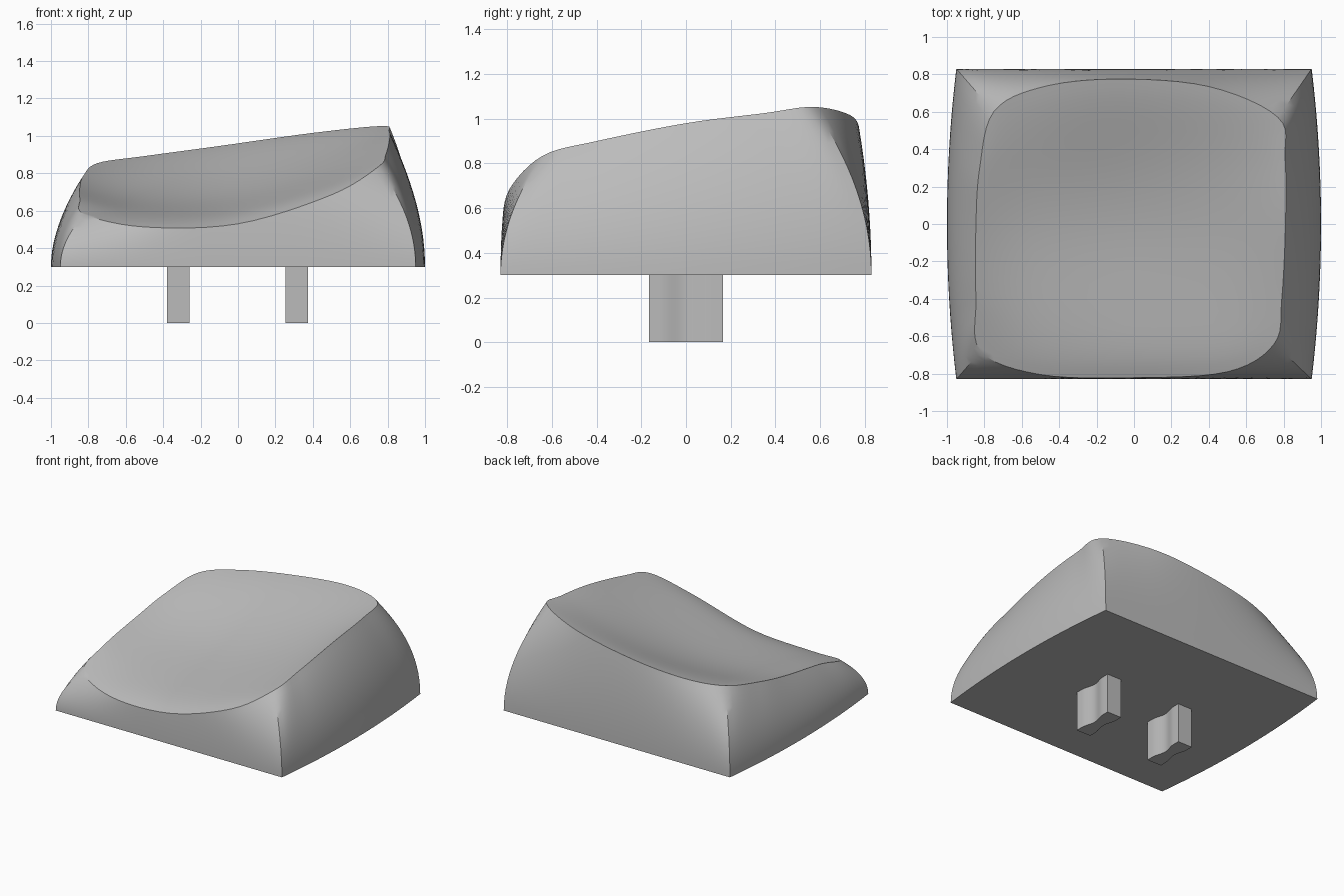
import bpy, bmesh, math
from mathutils import Vector

if "Cube" in bpy.data.objects:
    bpy.data.objects.remove(bpy.data.objects["Cube"])

grey = bpy.data.materials.new("matte grey")
grey.use_nodes = True
grey.diffuse_color = (0.5, 0.5, 0.5, 1)
grey.node_tree.nodes["Principled BSDF"].inputs["Base Color"].default_value = (0.5, 0.5, 0.5, 1)

BASE_Z, HALF_X, HALF_Y = 0.3, 0.95, 0.83
STEPS = 6            # curve steps between rim points
N = 4 * STEPS        # segments along each of the four sides
RINGS = 14           # rings up the wall


def finish(name, bm, angle):
    bmesh.ops.remove_doubles(bm, verts=bm.verts, dist=0.0005)
    bmesh.ops.recalc_face_normals(bm, faces=bm.faces)
    mesh = bpy.data.meshes.new(name)
    bm.to_mesh(mesh)
    bm.free()
    mesh.materials.append(grey)
    obj = bpy.data.objects.new(name, mesh)
    bpy.context.collection.objects.link(obj)
    bpy.ops.object.select_all(action='DESELECT')
    obj.select_set(True)
    bpy.context.view_layer.objects.active = obj
    bpy.ops.object.shade_smooth_by_angle(angle=math.radians(angle))
    return obj


# Rim of the dished top: each side starts at its corner
rim_points = [Vector(p) for p in (
    (-.82, -.68, .58), (-.5, -.805, .513), (0, -.822, .53), (.5, -.79, .685),
    (.75, -.64, .835), (.79, -.4, .90), (.81, 0, .98), (.808, .35, 1.025),
    (.77, .57, 1.053), (.4, .735, 1.016), (-.1, .775, .946), (-.5, .73, .892),
    (-.75, .6, .855), (-.825, .3, .79), (-.845, 0, .73), (-.845, -.4, .662))]


def spline(i, t):
    a, b, c, d = (rim_points[(i + k) % len(rim_points)] for k in (-1, 0, 1, 2))
    return 0.5 * (2 * b + (c - a) * t + (2 * a - 5 * b + 4 * c - d) * t ** 2
                  + (3 * b - a - 3 * c + d) * t ** 3)


rim = [spline(i, s / STEPS) for i in range(len(rim_points)) for s in range(STEPS)]


# Base outline: straight front and back, gently bowed sides
def base_point(k):
    side = k // N
    start, end = rim[side * N], rim[(side + 1) * N % len(rim)]
    axis = side % 2
    f = 2 * (rim[k][axis] - start[axis]) / (end[axis] - start[axis]) - 1
    bow = HALF_X + 0.05 * (1 - f * f)
    x, y = ((f * HALF_X, -HALF_Y), (bow, f * HALF_Y),
            (-f * HALF_X, HALF_Y), (-bow, -f * HALF_Y))[side]
    return Vector((x, y, BASE_Z))


bm = bmesh.new()

# Walls lean in with height, following a parabola
loops = []
for r in range(RINGS + 1):
    v = r / RINGS
    ring = []
    for k, top in enumerate(rim):
        p = base_point(k).lerp(top, v * v)
        p.z = BASE_Z + (top.z - BASE_Z) * v
        ring.append(bm.verts.new(p))
    loops.append(ring)
for low, high in zip(loops, loops[1:]):
    for k in range(len(rim)):
        j = (k + 1) % len(rim)
        bm.faces.new((low[k], low[j], high[j], high[k]))
bm.faces.new(loops[0][::-1])

# Dished top: patch blended between the four rim sides, sunk in the middle
closed = rim + rim[:1]
front, right = closed[:N + 1], closed[N:2 * N + 1]
back, left = closed[2 * N:3 * N + 1][::-1], closed[3 * N:][::-1]


def dish_point(i, j):
    u, v = i / N, j / N
    p = (front[i].lerp(back[i], v) + left[j].lerp(right[j], u)
         - front[0].lerp(front[N], u).lerp(back[0].lerp(back[N], u), v))
    p.z -= 0.07 * math.sin(math.pi * u) * math.sin(math.pi * v) ** 2
    return p


grid = [[bm.verts.new(dish_point(i, j)) for i in range(N + 1)] for j in range(N + 1)]
for j in range(N):
    for i in range(N):
        bm.faces.new((grid[j][i], grid[j][i + 1], grid[j + 1][i + 1], grid[j + 1][i]))
finish("cap_body", bm, 30)


# Two waisted mounting prongs underneath
def prong(name, x):
    bm = bmesh.new()
    edge = [(0.06, -0.165), (0.06, -0.115)]
    for s in range(1, 12):
        y = -0.115 + 0.23 * s / 12
        edge.append((0.06 - 0.022 * math.cos(math.pi * y / 0.23) ** 2, y))
    edge += [(0.06, 0.115), (0.06, 0.165)]
    outline = edge + [(-a, b) for a, b in reversed(edge)]
    face = bm.faces.new([bm.verts.new((x + a, b, 0)) for a, b in outline])
    ext = bmesh.ops.extrude_face_region(bm, geom=[face])
    tops = [g for g in ext["geom"] if isinstance(g, bmesh.types.BMVert)]
    bmesh.ops.translate(bm, verts=tops, vec=(0, 0, BASE_Z + 0.01))
    finish(name, bm, 35)


prong("right_prong", -0.32)
prong("left_prong", 0.315)
